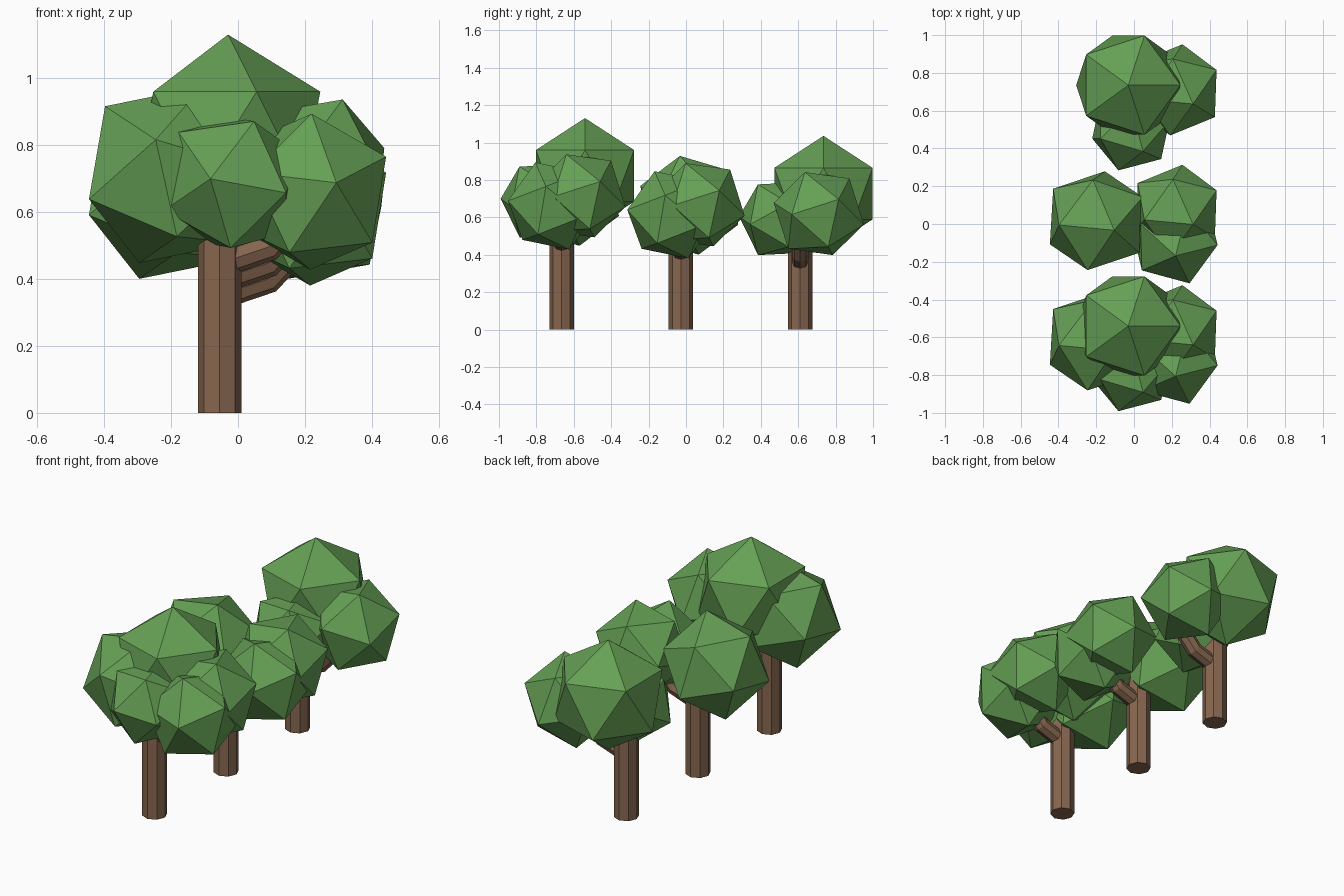
import bpy
import math
from mathutils import Matrix, Vector

if "Cube" in bpy.data.objects:
    bpy.data.objects.remove(bpy.data.objects["Cube"])


def material(name, rgb):
    m = bpy.data.materials.new(name)
    m.diffuse_color = (*rgb, 1)
    m.use_nodes = True
    m.node_tree.nodes["Principled BSDF"].inputs["Base Color"].default_value = m.diffuse_color
    return m


leaf = material("leaf green", (0.13, 0.35, 0.09))
bark = material("bark brown", (0.24, 0.133, 0.078))

# Leaf clumps: centre relative to trunk foot, radius, and the directions
# of two neighbouring icosahedron corners (which fix the rotation)
CLUMPS = {
    "top": ((0.025, 0.125, 0.822), 0.3085, (0, 0, 1), (0.894, 0, 0.447)),
    "left": ((-0.145, 0.045, 0.712), 0.285, (-0.245, -0.125, -0.073), (-0.196, -0.02, 0.212)),
    "right_back": ((0.279, 0.10, 0.715), 0.25, (0.088, -0.074, 0.22), (0.214, 0.106, 0.077)),
    "right_front": ((0.273, -0.05, 0.661), 0.25, (0.076, -0.237, 0.027), (0.223, -0.027, 0.104)),
    "front": ((0.0385, -0.11, 0.688), 0.226, (-0.0655, -0.215, 0.0116), (0.0655, -0.115, 0.185)),
}


def clump(name, centre, r, u, v):
    z = Vector(u).normalized()
    v = Vector(v)
    x = (v - z * v.dot(z)).normalized()
    y = z.cross(x)
    rot = Matrix((x, y, z)).transposed().to_euler()
    bpy.ops.mesh.primitive_ico_sphere_add(subdivisions=1, radius=r, location=centre, rotation=rot)
    o = bpy.context.object
    o.name = name
    o.data.materials.append(leaf)


def trunk(name, foot, height):
    bpy.ops.mesh.primitive_cylinder_add(vertices=8, radius=0.065, depth=height,
                                        location=foot + Vector((0, 0, height / 2)))
    o = bpy.context.object
    o.name = name
    o.data.materials.append(bark)


def branch(name, points):
    # bent eight-sided tube
    c = bpy.data.curves.new(name, "CURVE")
    c.dimensions = "3D"
    c.bevel_depth = 0.044
    c.bevel_resolution = 2
    c.use_fill_caps = True
    s = c.splines.new("POLY")
    s.points.add(len(points) - 1)
    s.use_smooth = False
    for p, co in zip(s.points, points):
        p.co = (*co, 1)
    c.materials.append(bark)
    bpy.context.collection.objects.link(bpy.data.objects.new(name, c))


# Three trees in a row, each slightly shorter and with fewer clumps
ROW = [
    ("front_tree", ["top", "left", "right_back", "right_front", "front"]),
    ("middle_tree", ["left", "right_back", "right_front"]),
    ("back_tree", ["top", "right_back", "front"]),
]
for i, (tree, parts) in enumerate(ROW):
    foot = Vector((-0.055, -0.665 + 0.6375 * i, 0))
    drop = Vector((0, 0, -0.0475 * i))
    trunk(tree + "_trunk", foot, 0.60 + drop.z)
    branch(tree + "_branch", [foot + drop + Vector(p) for p in
                              ((0, 0, 0.447), (0.145, 0, 0.495), (0.255, 0, 0.615))])
    for part in parts:
        centre, r, u, v = CLUMPS[part]
        clump(f"{tree}_{part}_leaves", foot + drop + Vector(centre), r, u, v)
